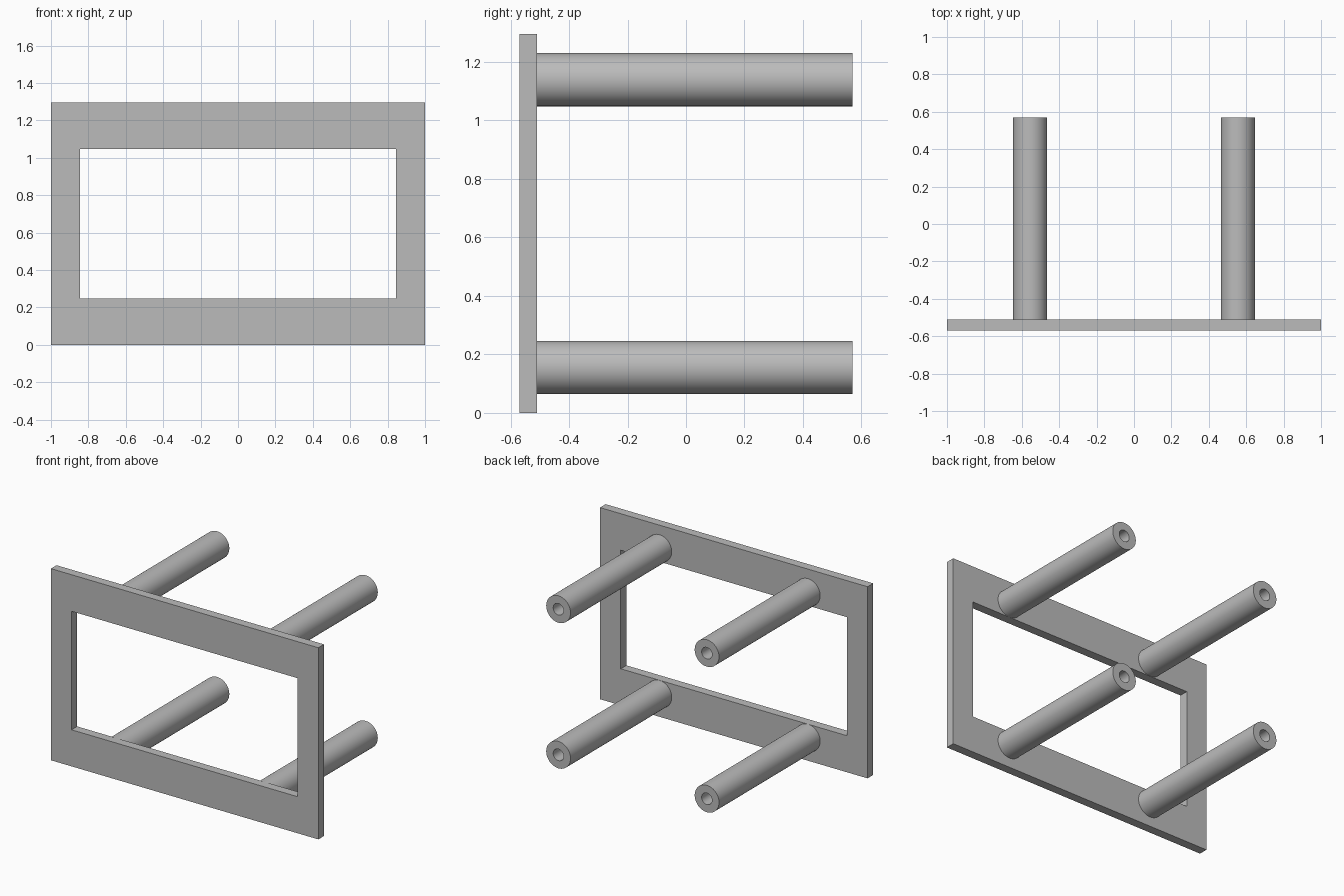
import bpy
import bmesh
from math import pi, radians
from mathutils import Matrix, Vector

cube = bpy.data.objects.get("Cube")
if cube:
    bpy.data.objects.remove(cube, do_unlink=True)

# Overall dimensions
HEIGHT = 1.295
FRONT, PLATE_BACK, POST_END = -0.57, -0.51, 0.57
OPEN_X, OPEN_Z = 0.845, 0.247
POST_X, POST_Z = 0.555, 0.1555
POST_RADIUS, BORE_RADIUS = 0.091, 0.039

grey = bpy.data.materials.new("plain grey")
grey.use_nodes = True
colour = (0.5, 0.5, 0.5, 1)
grey.diffuse_color = colour
grey.node_tree.nodes["Principled BSDF"].inputs["Base Color"].default_value = colour


def add_object(name, bm):
    bmesh.ops.recalc_face_normals(bm, faces=bm.faces)
    mesh = bpy.data.meshes.new(name)
    bm.to_mesh(mesh)
    bm.free()
    mesh.materials.append(grey)
    obj = bpy.data.objects.new(name, mesh)
    bpy.context.collection.objects.link(obj)
    return obj


def rectangle(bm, half_x, z0, z1):
    corners = ((-half_x, z0), (half_x, z0), (half_x, z1), (-half_x, z1))
    return [bm.verts.new((x, FRONT, z)) for x, z in corners]


# Rectangular frame: a ring of four faces, extruded backwards
bm = bmesh.new()
outer = rectangle(bm, 1, 0, HEIGHT)
inner = rectangle(bm, OPEN_X, OPEN_Z, HEIGHT - OPEN_Z)
for i in range(4):
    j = (i + 1) % 4
    bm.faces.new((outer[i], outer[j], inner[j], inner[i]))
result = bmesh.ops.extrude_face_region(bm, geom=bm.faces[:], use_keep_orig=True)
moved = [v for v in result["geom"] if isinstance(v, bmesh.types.BMVert)]
bmesh.ops.translate(bm, verts=moved, vec=(0, PLATE_BACK - FRONT, 0))
add_object("front_frame", bm)


def add_post(name, x, z):
    # Hollow round post, turned from a wall profile around the y axis
    bm = bmesh.new()
    profile = ((POST_RADIUS, PLATE_BACK), (POST_RADIUS, POST_END),
               (BORE_RADIUS, POST_END), (BORE_RADIUS, PLATE_BACK))
    verts = [bm.verts.new((r, y, 0)) for r, y in profile]
    edges = [bm.edges.new(pair) for pair in zip(verts, verts[1:])]
    bmesh.ops.spin(bm, geom=verts + edges, cent=(0, 0, 0), axis=(0, 1, 0),
                   angle=2 * pi, steps=48, use_merge=True)
    bmesh.ops.remove_doubles(bm, verts=bm.verts, dist=0.0001)
    bmesh.ops.transform(bm, matrix=Matrix.Translation(Vector((x, 0, z))),
                        verts=bm.verts)
    obj = add_object(name, bm)
    bpy.ops.object.select_all(action="DESELECT")
    obj.select_set(True)
    bpy.context.view_layer.objects.active = obj
    bpy.ops.object.shade_smooth_by_angle(angle=radians(30))


# Four posts behind the frame
for side, x in (("right", -POST_X), ("left", POST_X)):
    for level, z in (("lower", POST_Z), ("upper", HEIGHT - POST_Z)):
        add_post(f"{level}_{side}_post", x, z)
